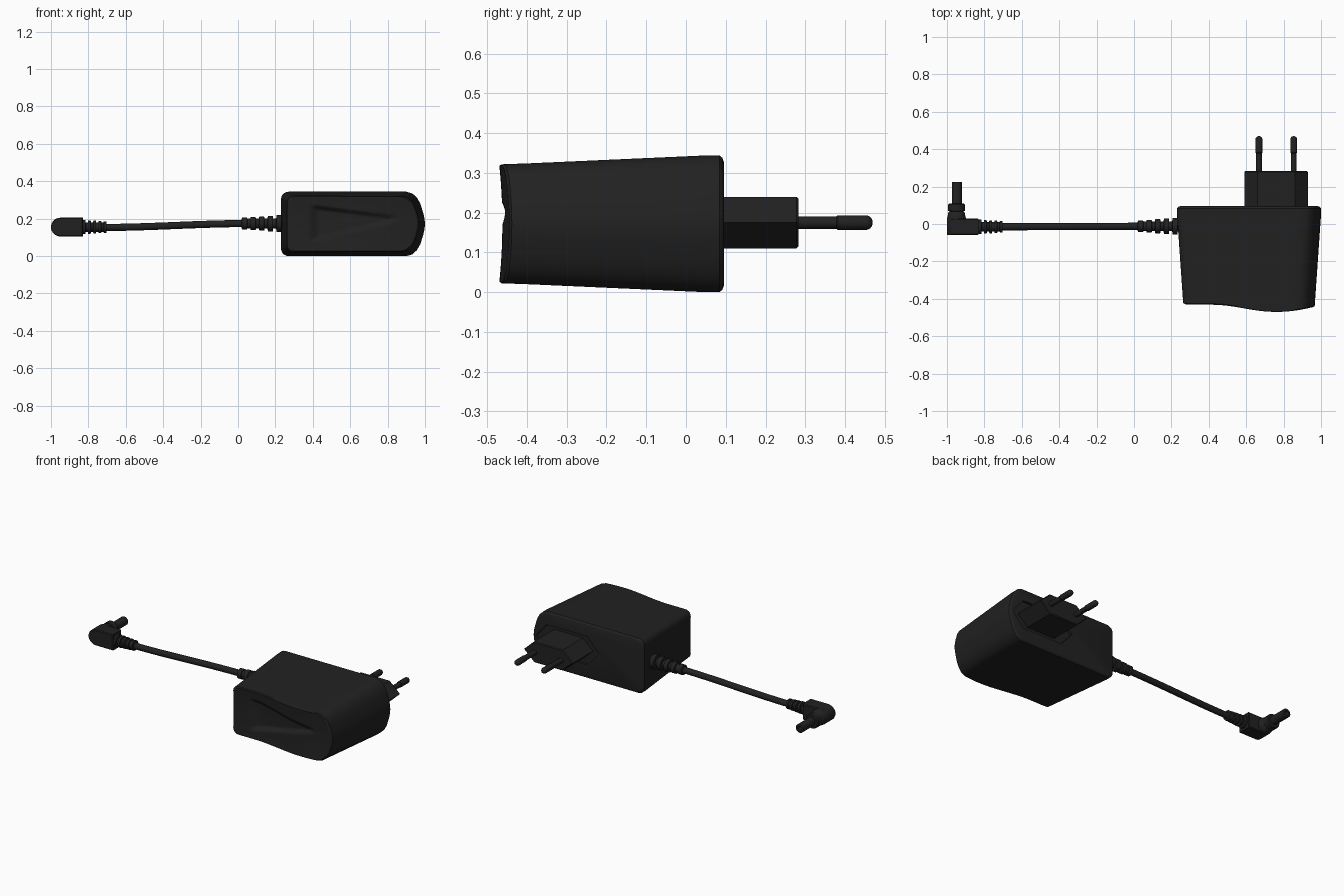
import bpy, bmesh, math
from mathutils import Vector, Matrix

if "Cube" in bpy.data.objects:
    bpy.data.objects.remove(bpy.data.objects["Cube"])

black = bpy.data.materials.new("black plastic")
black.diffuse_color = (0.0155, 0.0155, 0.0155, 1)
black.use_nodes = True
black.node_tree.nodes["Principled BSDF"].inputs["Base Color"].default_value = black.diffuse_color
ZC = 0.172


def finish(name, bm, angle=35):
    bmesh.ops.remove_doubles(bm, verts=bm.verts, dist=1e-5)
    bmesh.ops.recalc_face_normals(bm, faces=bm.faces)
    me = bpy.data.meshes.new(name)
    bm.to_mesh(me)
    bm.free()
    me.materials.append(black)
    ob = bpy.data.objects.new(name, me)
    bpy.context.collection.objects.link(ob)
    smooth(ob, angle)
    return ob


def smooth(ob, angle=35):
    bpy.ops.object.select_all(action='DESELECT')
    ob.select_set(True)
    bpy.context.view_layer.objects.active = ob
    bpy.ops.object.shade_smooth_by_angle(angle=math.radians(angle))


def loft(name, rings, angle=35):
    """Skin closed rings of points and cap both ends."""
    bm = bmesh.new()
    loops = [[bm.verts.new(p) for p in r] for r in rings]
    n = len(loops[0])
    for a, b in zip(loops, loops[1:]):
        for i in range(n):
            j = (i + 1) % n
            bm.faces.new((a[i], a[j], b[j], b[i]))
    bm.faces.new(loops[0])
    bm.faces.new(loops[-1])
    return finish(name, bm, angle)


def lathe(name, start, direction, profile, n=24):
    """Revolve (distance, radius) pairs around a line."""
    rot = Vector((0, 0, 1)).rotation_difference(Vector(direction)).to_matrix()
    rings = []
    for d, r in profile:
        rings.append([Vector(start) + rot @ Vector((r * math.cos(a), r * math.sin(a), d))
                      for a in (2 * math.pi * i / n for i in range(n))])
    return loft(name, rings)


def prism(name, outline, y0, y1, bevel=0.0):
    """Extrude an x-z outline along y, with a bevelled rim at both ends."""
    cx = sum(p[0] for p in outline) / len(outline)
    cz = sum(p[1] for p in outline) / len(outline)
    w = max(abs(p[0] - cx) for p in outline)
    h = max(abs(p[1] - cz) for p in outline)

    def ring(y, inset):
        return [(cx + (x - cx) * (1 - inset / w), y, cz + (z - cz) * (1 - inset / h))
                for x, z in outline]
    if not bevel:
        return loft(name, [ring(y0, 0), ring(y1, 0)])
    return loft(name, [ring(y0, bevel), ring(y0 + bevel, 0), ring(y1 - bevel, 0), ring(y1, bevel)], 30)


# ---- adapter body: rounded left side, bulging right side ----
half = [(1.0, 0), (0.997, 0.03), (0.99, 0.06), (0.975, 0.108), (0.957, 0.14), (0.932, 0.163), (0.90, 0.172)]
half += [(0.27 - 0.04 * math.sin(a), 0.132 + 0.04 * math.cos(a))
         for a in (math.pi / 2 * i / 5 for i in range(6))]
corners = half + [(x, -z) for x, z in reversed(half[1:])]
section = []
for (x0, z0), (x1, z1) in zip(corners, corners[1:] + corners[:1]):
    k = max(1, math.ceil(math.hypot(x1 - x0, z1 - z0) / 0.03))
    section += [(x0 + (x1 - x0) * i / k, z0 + (z1 - z0) * i / k) for i in range(k)]
CX = 0.615


def ease(t):
    t = min(1, max(0, t))
    return t * t * (3 - 2 * t)


def front_y(x, z):
    """Wavy front with a shallow hollow and a tapering finger recess."""
    y = -0.432 - 0.038 * ease((x - 0.42) / 0.33) + 0.018 * ease((x - 0.78) / 0.2)
    y += 0.008 * (1 - min(1, (z / 0.15) ** 2))
    t = (x - 0.40) / 0.46
    width = 0.105 - 0.088 * t
    recess = ease((width - abs(z - 0.03 * t)) / 0.03) * ease((x - 0.38) / 0.05) * ease((0.87 - x) / 0.06)
    return y + 0.024 * recess * (1 - 0.4 * max(0, t))


def tapered(x, z, y):
    f = min(1, max(0, (0.05 - y) / 0.5))
    return CX + (x - CX) * (1 - 0.09 * f), z * (1 - 0.13 * f)


rings = []
for y, inset in [(0.095, 0.016), (0.0915, 0.006), (0.084, 0.0), (0.05, 0.0)]:
    rings.append([(CX + (x - CX) * (1 - inset / 0.385), y, ZC + z * (1 - inset / 0.172)) for x, z in section])
for step in range(1, 9):                        # tapering sides
    ring = []
    for x, z in section:
        xf, zf = tapered(x, z, -0.45)
        y = 0.05 + (front_y(xf, zf) + 0.006 - 0.05) * step / 8
        xt, zt = tapered(x, z, y)
        ring.append((xt, y, ZC + zt))
    rings.append(ring)
for s in [0.975] + [0.95 - 0.94 * i / 24 for i in range(25)]:   # front face
    ring = []
    for x, z in section:
        xf, zf = tapered(x, z, -0.45)
        xf, zf = CX + (xf - CX) * s, zf * s
        ring.append((xf, front_y(xf, zf), ZC + zf))
    rings.append(ring)
body = loft("adapter_body", rings, 30)


# ---- hexagonal plug block sitting in a shallow matching recess ----
def hexagon(x0, x1, z0, z1, c):
    zm = (z0 + z1) / 2
    return [(x0, zm), (x0 + c, z1), (x1 - c, z1), (x1, zm), (x1 - c, z0), (x0 + c, z0)]


cutter = prism("recess_cutter", hexagon(0.54, 0.98, 0.085, 0.265, 0.08), 0.08, 0.2)
cutter.hide_render = True
cutter.hide_set(True)
cut = body.modifiers.new("plug recess", 'BOOLEAN')
cut.object = cutter
cut.operation = 'DIFFERENCE'
cut.solver = 'EXACT'
bpy.ops.object.select_all(action='DESELECT')
body.select_set(True)
bpy.context.view_layer.objects.active = body
bpy.ops.object.modifier_apply(modifier=cut.name)
bpy.data.objects.remove(cutter)
smooth(body, 30)

prism("plug_block", hexagon(0.59, 0.93, 0.11, 0.24, 0.07), 0.07, 0.283, 0.005)

# ---- two contact pins with thin sleeves and rounded tips ----
for side, x in (("left", 0.668), ("right", 0.854)):
    tip = [(0.172 + 0.018 * math.sin(a), 0.0185 * math.cos(a))
           for a in (math.radians(d) for d in (0, 20, 40, 60, 80))]
    lathe("pin_" + side, (x, 0.28, 0.175), (0, 1, 0), [(0, 0.0155), (0.098, 0.0155), (0.102, 0.0185)] + tip)


# ---- ribbed strain reliefs ----
def ribs(count, pitch, rib, r0, r1, core):
    out = []
    for i in range(count):
        r = r0 + (r1 - r0) * i / (count - 1)
        d = i * pitch
        out += [(d, core), (d + 0.002, r), (d + rib, r), (d + rib + 0.002, core)]
    return out


lathe("body_strain_relief", (0.02, -0.012, 0.174), (1, 0, 0),
      [(0, 0.02)] + ribs(5, 0.046, 0.028, 0.031, 0.045, 0.026))
lathe("connector_strain_relief", (-0.702, -0.015, 0.155), (-1, 0, 0),
      [(0, 0.02)] + ribs(5, 0.028, 0.015, 0.031, 0.038, 0.025))

# ---- cable with a gentle sag ----
path = []
for i in range(17):
    t = i / 16
    path.append((-0.72 + 0.77 * t, -0.015 + 0.003 * t, 0.153 + 0.021 * ease(t)))
loft("cable", [[(x, y + 0.019 * math.cos(a), z + 0.019 * math.sin(a))
                for a in (2 * math.pi * k / 16 for k in range(16))] for x, y, z in path])

# ---- angled barrel connector ----
arc = [(-0.95 + 0.05 * math.cos(a), 0.155 + 0.05 * math.sin(a))
       for a in (math.pi / 2 + math.pi * i / 16 for i in range(17))]
prism("connector_elbow", arc + [(-0.83, 0.105), (-0.83, 0.205)], -0.058, 0.03, 0.005)
lathe("connector_collar", (-0.949, 0.02, 0.155), (0, 1, 0),
      [(0, 0.05), (0.012, 0.05), (0.043, 0.043), (0.048, 0.038), (0.05, 0.045), (0.083, 0.045), (0.09, 0.04)])
lathe("connector_barrel", (-0.947, 0.10, 0.155), (0, 1, 0),
      [(0, 0.027), (0.124, 0.027), (0.125, 0.025), (0.125, 0.014), (0.06, 0.014)])
